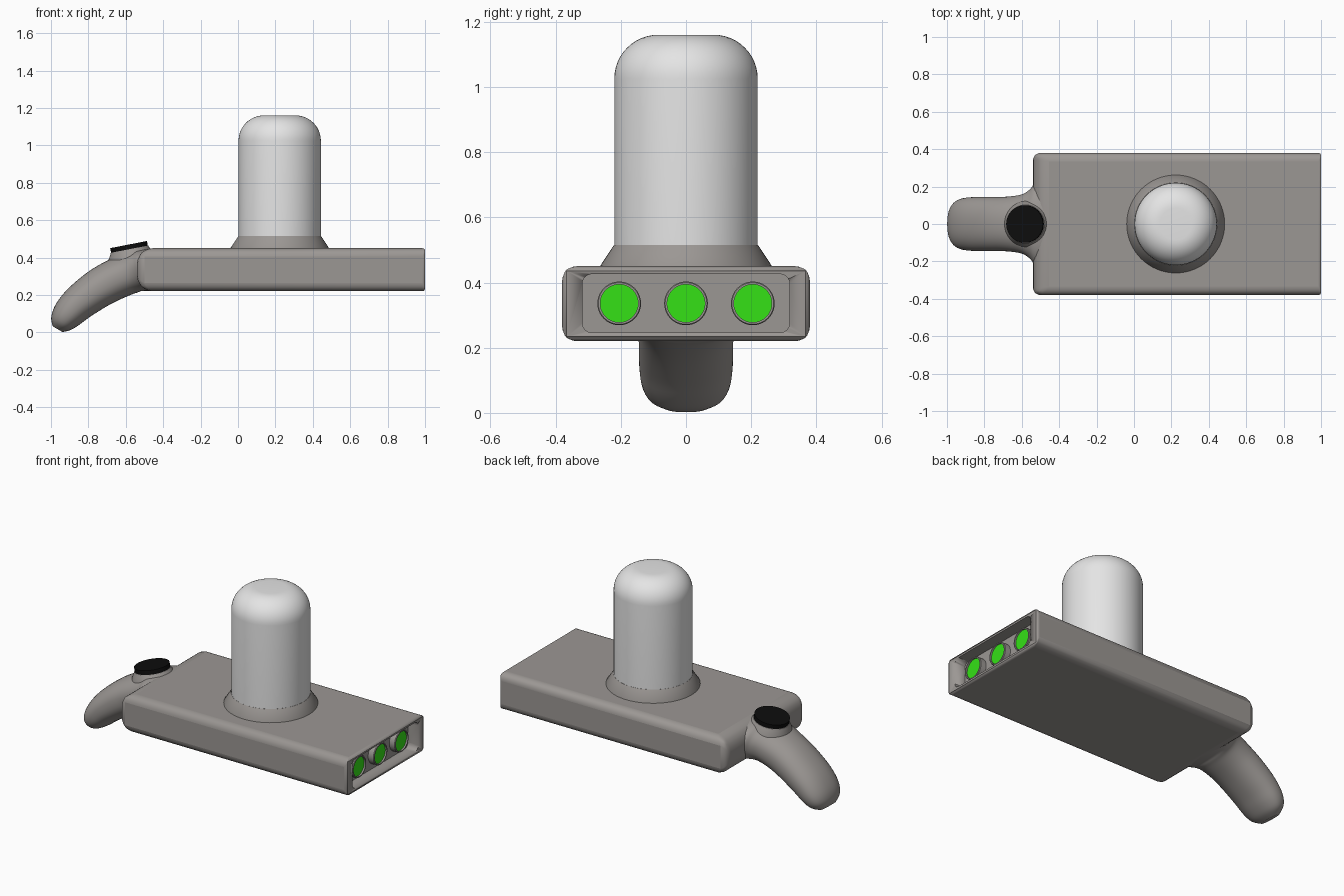
import bpy, bmesh, math
from mathutils import Matrix, Vector

if "Cube" in bpy.data.objects:
    bpy.data.objects.remove(bpy.data.objects["Cube"])


def material(name, rgb):
    m = bpy.data.materials.new(name)
    m.diffuse_color = (*rgb, 1)
    m.use_nodes = True
    m.node_tree.nodes["Principled BSDF"].inputs["Base Color"].default_value = m.diffuse_color
    return m


GREY = material("warm_grey", (0.33, 0.31, 0.295))
WHITE = material("pale_grey", (0.78, 0.78, 0.78))
GREEN = material("bright_green", (0.035, 0.75, 0.008))
BLACK = material("black", (0.004, 0.004, 0.004))


def finish(bm, name, mat, matrix=None, angle=35):
    bmesh.ops.recalc_face_normals(bm, faces=bm.faces)
    me = bpy.data.meshes.new(name)
    bm.to_mesh(me)
    bm.free()
    ob = bpy.data.objects.new(name, me)
    bpy.context.collection.objects.link(ob)
    me.materials.append(mat)
    if matrix:
        ob.matrix_world = matrix
    bpy.context.view_layer.objects.active = ob
    bpy.ops.object.select_all(action='DESELECT')
    ob.select_set(True)
    bpy.ops.object.shade_smooth_by_angle(angle=math.radians(angle))
    return ob


def skin(bm, rings, closed=False):
    # bridge equal-sized rings of points, capping the ends
    vs = [[bm.verts.new(p) for p in r] for r in rings]
    n = len(vs[0])
    pairs = list(zip(vs, vs[1:])) + ([(vs[-1], vs[0])] if closed else [])
    for a, b in pairs:
        for i in range(n):
            bm.faces.new((a[i], a[(i + 1) % n], b[(i + 1) % n], b[i]))
    if not closed:
        bm.faces.new(vs[0])
        bm.faces.new(vs[-1])


def lathe(name, profile, mat, matrix, n=64, closed=False):
    # profile of (radius, height) points turned about local z
    bm = bmesh.new()
    skin(bm, [[(r * math.cos(2 * math.pi * i / n), r * math.sin(2 * math.pi * i / n), z)
               for i in range(n)] for r, z in profile], closed)
    return finish(bm, name, mat, matrix)


def box(name, lo, hi, mat, weight):
    # box whose edges are rounded by a rule: weight(edge midpoint, direction) -> radius
    bm = bmesh.new()
    bmesh.ops.create_cube(bm, size=1)
    lo, hi = Vector(lo), Vector(hi)
    for v in bm.verts:
        v.co = Vector([lo[i] + (v.co[i] + 0.5) * (hi[i] - lo[i]) for i in range(3)])
    layer = bm.edges.layers.float.new("bevel_weight_edge")
    for e in bm.edges:
        mid = (e.verts[0].co + e.verts[1].co) / 2
        d = e.verts[0].co - e.verts[1].co
        axis = max(range(3), key=lambda i: abs(d[i]))
        e[layer] = weight(mid, axis) / 0.1
    ob = finish(bm, name, mat)
    mod = ob.modifiers.new("round", 'BEVEL')
    mod.limit_method = 'WEIGHT'
    mod.width = 0.1
    mod.segments = 6
    return ob


# main body: softly rounded slab, rounder at the rear
def body_radius(mid, axis):
    if axis == 0:
        return 0.045
    if mid.x > 0:
        return 0.014
    return 0.085 if axis == 1 else 0.04


body = box("body", (-0.54, -0.38, 0.22), (1, 0.38, 0.45), GREY, body_radius)

# recess in the front end
cutter = box("recess_cutter", (0.93, -0.318, 0.246), (1.1, 0.318, 0.426), GREY,
             lambda mid, axis: 0.03 if axis == 0 else 0)
cutter.hide_render = True
cutter.hide_set(True)
cut = body.modifiers.new("recess", 'BOOLEAN')
cut.object = cutter
cut.operation = 'DIFFERENCE'
cut.solver = 'EXACT'

# three lamps in the recess
for i, y in enumerate((-0.205, 0, 0.205)):
    m = Matrix.Translation((0.925, y, 0.336)) @ Matrix.Rotation(math.pi / 2, 4, 'Y')
    lathe(f"lamp_ring_{i + 1}", [(0.067, 0), (0.067, 0.04), (0.064, 0.044), (0.058, 0.044), (0.058, 0)],
          GREY, m, 40, True)
    lathe(f"lamp_{i + 1}", [(0.0585, 0), (0.0585, 0.034)], GREEN, m, 40)

# handle sections: centre x, centre z, tilt, half thickness, half width
sections = [(-0.44, 0.335, 0, 0.113, 0.24), (-0.52, 0.333, 5, 0.112, 0.225),
            (-0.555, 0.323, 10, 0.111, 0.185), (-0.60, 0.308, 18, 0.110, 0.158),
            (-0.68, 0.272, 28, 0.108, 0.146), (-0.76, 0.225, 36, 0.104, 0.145),
            (-0.855, 0.153, 44, 0.095, 0.144), (-0.915, 0.09, 52, 0.082, 0.136),
            (-0.947, 0.045, 58, 0.061, 0.112), (-0.964, 0.017, 60, 0.03, 0.065)]


def handle_ring(s, n=40):
    x, z, tilt, ht, hw = s
    t = math.radians(tilt)
    ring = []
    for i in range(n):
        a = 2 * math.pi * i / n
        c, d = math.cos(a), math.sin(a)
        y = hw * math.copysign(abs(c) ** 0.88, c)
        h = ht * math.copysign(abs(d) ** 0.88, d)
        ring.append((x - h * math.sin(t), y, z + h * math.cos(t)))
    return ring


def smooth_rows(rows, steps=4):
    # pass a smooth curve through the rows
    out = []
    for k in range(len(rows) - 1):
        p = [rows[max(k - 1, 0)], rows[k], rows[k + 1], rows[min(k + 2, len(rows) - 1)]]
        for j in range(steps):
            t = j / steps
            out.append([0.5 * (2 * b + (c - a) * t + (2 * a - 5 * b + 4 * c - d) * t * t
                               + (3 * b - a - 3 * c + d) * t ** 3) for a, b, c, d in zip(*p)])
    return out + [list(rows[-1])]


bm = bmesh.new()
skin(bm, [handle_ring(s) for s in smooth_rows(sections)])
finish(bm, "handle", GREY, angle=60)

# tilted button with its flared seat
tilt = Matrix.Translation((-0.58, 0, 0.443)) @ Matrix.Rotation(math.radians(-11), 4, 'Y')
lathe("button_seat", [(0.13, -0.08), (0.122, -0.035), (0.106, -0.008), (0.102, 0.002)], GREY, tilt)
lathe("button", [(0.1, -0.01), (0.1, 0.027)], BLACK, tilt)

# dome with rounded top, and its sloped collar
at = Matrix.Translation((0.223, 0, 0))
R = 0.135
arc = [(0.22 - R + R * math.cos(a), 1.16 - R + R * math.sin(a))
       for a in [math.pi / 2 * i / 12 for i in range(13)]]
lathe("dome_collar", [(0.262, 0.44), (0.262, 0.453), (0.221, 0.515), (0.2, 0.515)], GREY, at)
lathe("dome", [(0.22, 0.46)] + arc, WHITE, at)
